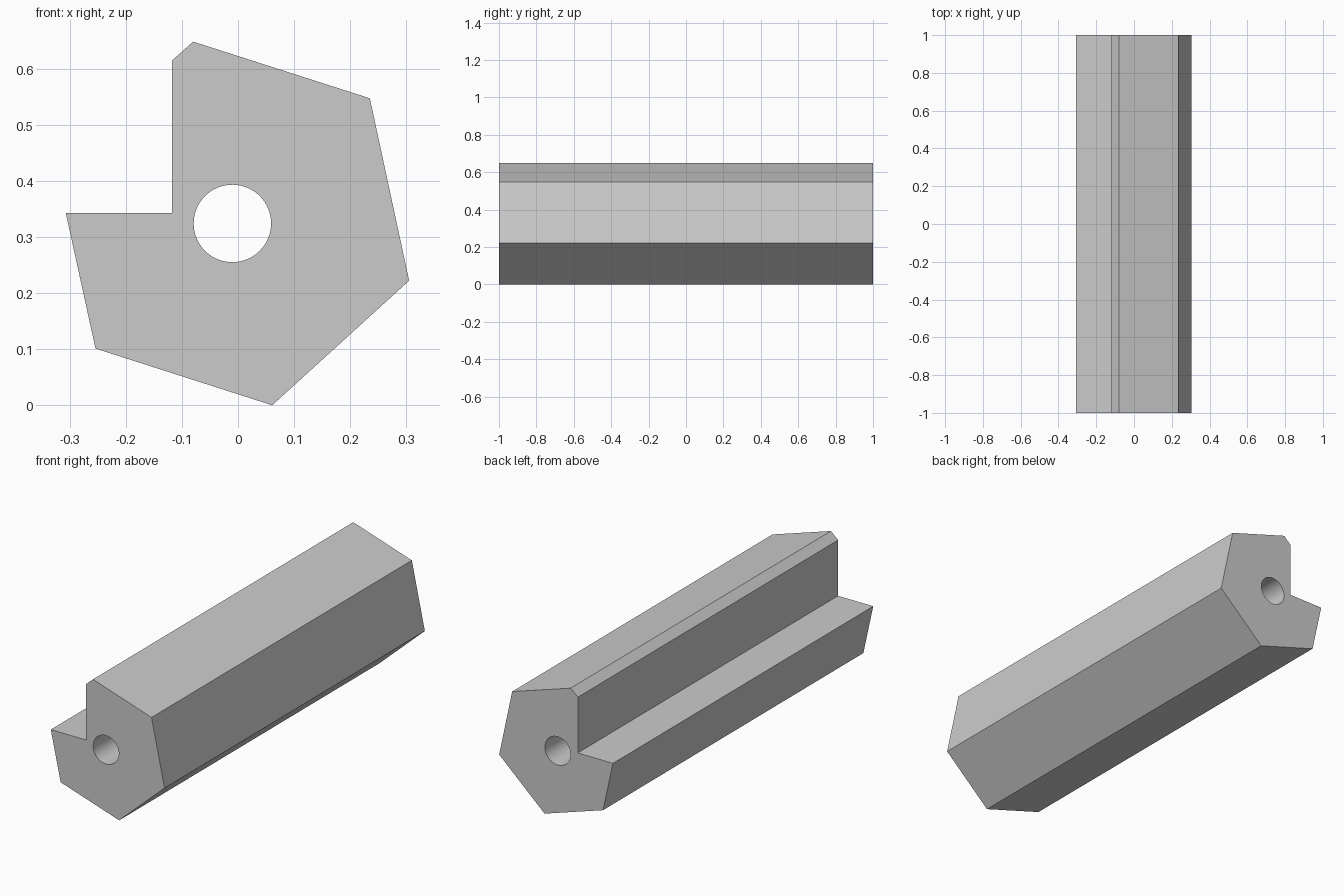
import bpy
import bmesh
from math import radians
from mathutils import Matrix

default = bpy.data.objects.get("Cube")
if default:
    bpy.data.objects.remove(default, do_unlink=True)

# Plain grey material
grey = bpy.data.materials.new("plain_grey")
grey.use_nodes = True
color = (0.6, 0.6, 0.6, 1)
grey.diffuse_color = color
grey.node_tree.nodes["Principled BSDF"].inputs["Base Color"].default_value = color


def add_object(name, bm):
    bmesh.ops.recalc_face_normals(bm, faces=bm.faces)
    mesh = bpy.data.meshes.new(name)
    bm.to_mesh(mesh)
    bm.free()
    mesh.materials.append(grey)
    obj = bpy.data.objects.new(name, mesh)
    bpy.context.collection.objects.link(obj)
    return obj


# Notched hexagonal bar: x, z profile extruded along y
profile = [(0.061, 0), (0.305, 0.222), (0.235, 0.547), (-0.08, 0.648),
           (-0.118, 0.614), (-0.118, 0.343), (-0.307, 0.343), (-0.254, 0.101)]
bm = bmesh.new()
end = bm.faces.new([bm.verts.new((x, -1, z)) for x, z in profile])
side = bmesh.ops.extrude_face_region(bm, geom=[end], use_keep_orig=True)
moved = [v for v in side["geom"] if isinstance(v, bmesh.types.BMVert)]
bmesh.ops.translate(bm, verts=moved, vec=(0, 2, 0))
bar = add_object("notched_bar", bm)

# Round bore through the full length
bm = bmesh.new()
placement = Matrix.Translation((-0.01, 0, 0.324)) @ Matrix.Rotation(radians(90), 4, "X")
bmesh.ops.create_cone(bm, cap_ends=True, segments=64, radius1=0.069,
                      radius2=0.069, depth=2.4, matrix=placement)
cutter = add_object("bore_cutter", bm)

bore = bar.modifiers.new("bore", "BOOLEAN")
bore.operation = "DIFFERENCE"
bore.solver = "EXACT"
bore.object = cutter
bpy.context.view_layer.objects.active = bar
bar.select_set(True)
bpy.ops.object.modifier_apply(modifier=bore.name)
bpy.data.objects.remove(cutter, do_unlink=True)

# Smooth bore wall, crisp bar edges
bpy.ops.object.shade_smooth_by_angle(angle=radians(20))
